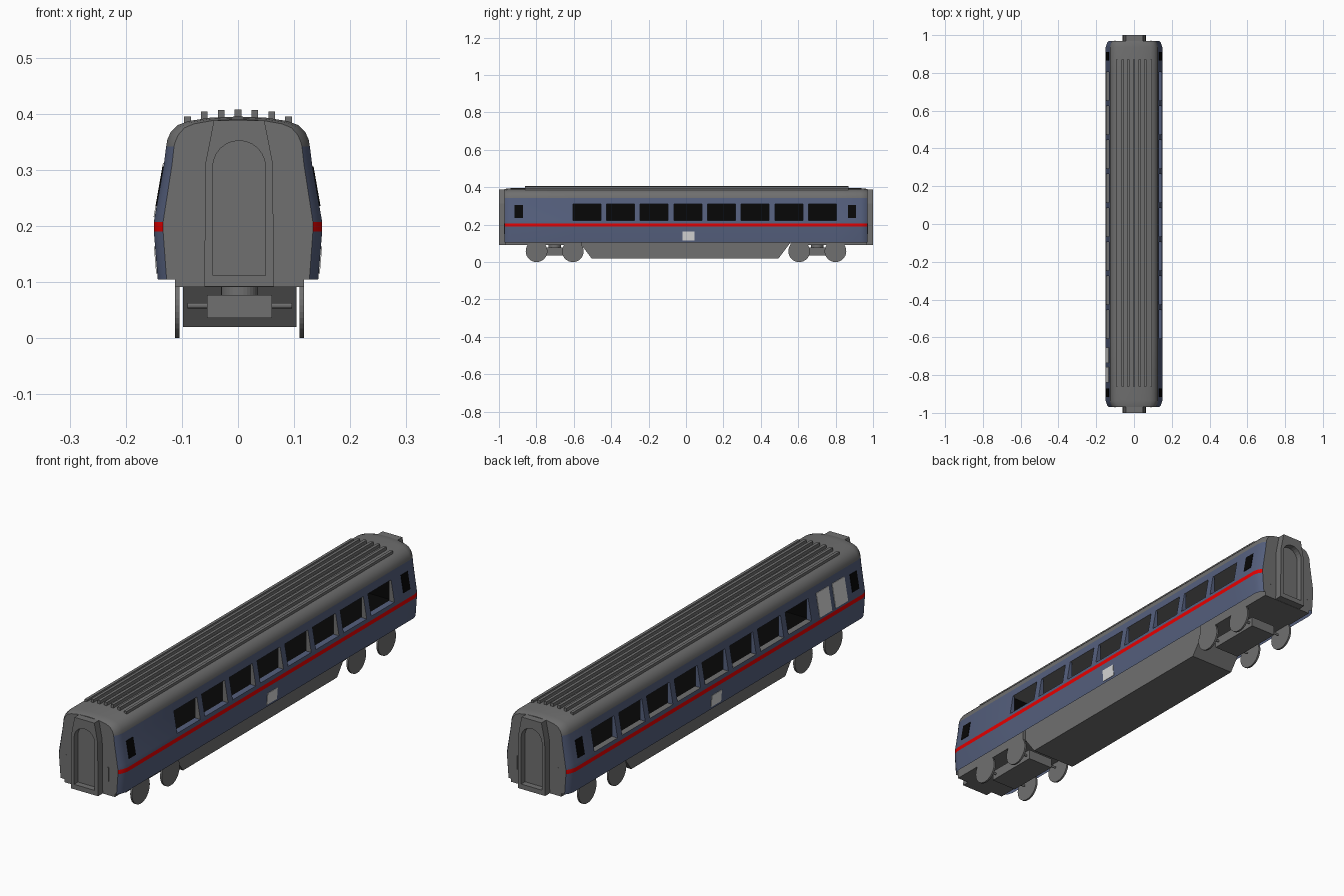
import bpy, bmesh, math
from mathutils import Matrix

cube = bpy.data.objects.get("Cube")
if cube:
    bpy.data.objects.remove(cube, do_unlink=True)


def material(name, r, g, b):
    m = bpy.data.materials.new(name)
    m.use_nodes = True
    m.diffuse_color = (r, g, b, 1)
    m.node_tree.nodes["Principled BSDF"].inputs["Base Color"].default_value = (r, g, b, 1)
    return m


GREY = material("mid grey", 0.16, 0.16, 0.16)
BLUE = material("slate blue", 0.09, 0.115, 0.205)
RED = material("red", 0.88, 0.0, 0.0)
BLACK = material("window black", 0.002, 0.002, 0.002)
PALE = material("pale grey", 0.68, 0.68, 0.68)


def finish(name, bm, *mats):
    bmesh.ops.recalc_face_normals(bm, faces=bm.faces)
    mesh = bpy.data.meshes.new(name)
    bm.to_mesh(mesh)
    bm.free()
    for m in mats:
        mesh.materials.append(m)
    ob = bpy.data.objects.new(name, mesh)
    bpy.context.collection.objects.link(ob)
    return ob


def box(name, x, y, z, mat=GREY):
    bm = bmesh.new()
    centre = [(a + b) / 2 for a, b in (x, y, z)]
    size = [b - a for a, b in (x, y, z)]
    bmesh.ops.create_cube(bm, size=1, matrix=Matrix.Translation(centre) @ Matrix.Diagonal((*size, 1)))
    return finish(name, bm, mat)


def cylinder(name, centre, radius, length, axis, sides=32):
    bm = bmesh.new()
    turn = Matrix.Rotation(math.pi / 2, 4, "Y") if axis == "x" else Matrix()
    bmesh.ops.create_cone(bm, cap_ends=True, segments=sides, radius1=radius, radius2=radius,
                          depth=length, matrix=Matrix.Translation(centre) @ turn)
    return finish(name, bm, GREY)


def extrude(bm, faces, vec):
    moved = bmesh.ops.extrude_face_region(bm, geom=faces, use_keep_orig=True)["geom"]
    bmesh.ops.translate(bm, vec=vec, verts=[g for g in moved if isinstance(g, bmesh.types.BMVert)])


# Body layout: half cross-section and window spans
half = [(0.143, 0.105), (0.15, 0.19), (0.15, 0.207), (0.1474, 0.222), (0.132, 0.31),
        (0.128, 0.342), (0.126, 0.354), (0.12, 0.367), (0.107, 0.38), (0.088, 0.387), (0.05, 0.393)]
ring = half + [(0, 0.395)] + [(-x, z) for x, z in reversed(half)]
spans = [(-0.605 + 0.18 * i, -0.455 + 0.18 * i) for i in range(8)]
stations = sorted([y for span in spans for y in span] + [-0.97, -0.958, -0.935, 0.935, 0.958, 0.97])


def section(y):
    # Narrower and lower towards each end
    end = max(0, (abs(y) - 0.935) / 0.035)
    sx = 1 - 0.11 * end ** 2
    return [(x * sx, y, z - 0.005 * end ** 2 * (z > 0.345)) for x, z in ring]


# Body shell, open below, coloured by height, with lined window openings
bm = bmesh.new()
rows = [[bm.verts.new(p) for p in section(y)] for y in stations]
openings = []
for a, b in zip(rows, rows[1:]):
    for i in range(len(ring) - 1):
        f = bm.faces.new((a[i], a[i + 1], b[i + 1], b[i]))
        c = f.calc_center_median()
        if c.z < 0.342:
            f.material_index = 2 if 0.19 < c.z < 0.207 else 1
        if 0.222 < c.z < 0.31 and any(lo < c.y < hi for lo, hi in spans):
            f.material_index = 0
            openings.append(f)
for cap in (rows[0], rows[-1]):
    bm.faces.new(cap)
bmesh.ops.recalc_face_normals(bm, faces=bm.faces)
lining = bmesh.ops.extrude_face_region(bm, geom=openings)["geom"]
for g in lining:
    if isinstance(g, bmesh.types.BMVert):
        g.co.x = math.copysign(0.123, g.co.x)
holes = [f for f in openings if f.is_valid] + [g for g in lining if isinstance(g, bmesh.types.BMFace)]
bmesh.ops.delete(bm, geom=holes, context="FACES_ONLY")
body = finish("body_shell", bm, GREY, BLUE, RED)
bpy.context.view_layer.objects.active = body
body.select_set(True)
bpy.ops.object.shade_smooth_by_angle(angle=math.radians(25))
body.select_set(False)

# Dark saloon seen through the windows
saloon = (-0.62, 0.82)
box("saloon_floor", (-0.123, 0.123), saloon, (0.215, 0.221), BLACK)
box("saloon_partition", (-0.003, 0.003), saloon, (0.221, 0.311), BLACK)
box("saloon_ceiling", (-0.123, 0.123), saloon, (0.311, 0.316))
for y, label in ((saloon[0], "front"), (saloon[1], "back")):
    box(label + "_saloon_wall", (-0.123, 0.123), (y - 0.003, y + 0.003), (0.221, 0.311), BLACK)


def wall_x(z):
    for (x0, z0), (x1, z1) in zip(half, half[1:]):
        if z0 <= z <= z1:
            return x0 + (x1 - x0) * (z - z0) / (z1 - z0)


def side_plate(name, side, y, z, mat):
    # Thin plate lying on the sloping side wall
    bm = bmesh.new()
    corners = ((y[0], z[0]), (y[1], z[0]), (y[1], z[1]), (y[0], z[1]))
    plate = bm.faces.new([bm.verts.new((side * (wall_x(h) - 0.002), w, h)) for w, h in corners])
    extrude(bm, [plate], (side * 0.004, 0, 0))
    finish(name, bm, mat)


for side, label in ((1, "left"), (-1, "right")):
    side_plate(label + "_data_panel", side, (-0.02, 0.045), (0.115, 0.163), PALE)
    side_plate(label + "_front_door_window", side, (-0.916, -0.872), (0.236, 0.306), BLACK)
    side_plate(label + "_back_door_window", side, (0.866, 0.91), (0.236, 0.306), BLACK)
for i, y in enumerate((-0.735, -0.838)):
    side_plate(f"right_blank_panel_{i + 1}", -1, (y, y + 0.08), (0.216, 0.312), PALE)

# Roof ribs
for i in range(-3, 4):
    top = (0.408, 0.407, 0.404, 0.395)[abs(i)]
    box(f"roof_rib_{i + 4}", (i * 0.03 - 0.006, i * 0.03 + 0.006), (-0.86, 0.87), (0.375, top))

# Underfloor, raised between the side skirts, and equipment skirt with sloping ends
shift = 0.003
box("underfloor", (-0.125, 0.125), (-0.965, 0.965), (0.145, 0.15))
profile = [(-0.565, 0.146), (-0.565, 0.1), (-0.505, 0.02), (0.495, 0.02), (0.555, 0.1), (0.555, 0.146)]
bm = bmesh.new()
skirt = bm.faces.new([bm.verts.new((shift - 0.101, y, z)) for y, z in profile])
extrude(bm, [skirt], (0.202, 0, 0))
finish("equipment_skirt", bm, GREY)

# Arched gangway frames, inner doors and handrails at both ends
outline = [(-0.062, 0.092), (0.062, 0.092), (0.06, 0.312), (0.045, 0.388), (-0.045, 0.388), (-0.06, 0.312)]
arch = [(-0.047, 0.112), (0.047, 0.112)]
arch += [(0.047 * math.cos(t), 0.305 + 0.047 * math.sin(t)) for t in (math.pi * k / 12 for k in range(13))]
for end, label in ((-1, "front"), (1, "back")):
    bm = bmesh.new()
    edges = []
    for loop in (outline, arch):
        vs = [bm.verts.new((x + 0.002, end * 0.96, z)) for x, z in loop]
        edges += [bm.edges.new((vs[k - 1], vs[k])) for k in range(len(vs))]
    bmesh.ops.triangle_fill(bm, edges=edges, use_beauty=True)
    extrude(bm, bm.faces[:], (0, end * 0.04, 0))
    finish(label + "_gangway_frame", bm, GREY)
    box(label + "_gangway_door", (-0.048, 0.052), sorted((end * 0.965, end * 0.975)), (0.11, 0.353))
    for x, hand in ((-0.1, "right"), (0.09, "left")):
        box(f"{label}_{hand}_handrail", (x - 0.0025, x + 0.0025), sorted((end * 0.965, end * 0.972)), (0.15, 0.207))

# Bogies with wheels, each below an end floor
for end, label in ((-1, "front"), (1, "back")):
    mid = end * 0.702
    box(label + "_end_floor", (shift - 0.115, shift + 0.115), sorted((end * 0.56, end * 0.968)), (0.091, 0.146))
    box(label + "_bogie_frame", (shift - 0.058, shift + 0.058), (mid - 0.115, mid + 0.115), (0.036, 0.077))
    cylinder(label + "_bogie_pivot", (shift, mid, 0.084), 0.033, 0.016, "z")
    for k in (-1, 1):
        y = mid + k * 0.097
        cylinder(f"{label}_axle_{k + 2}", (shift, y, 0.058), 0.005, 0.186, "x", 12)
        for x, hand in ((-0.111, "right"), (0.111, "left")):
            cylinder(f"{label}_{hand}_wheel_{k + 2}", (x + shift, y, 0.058), 0.058, 0.008, "x")
